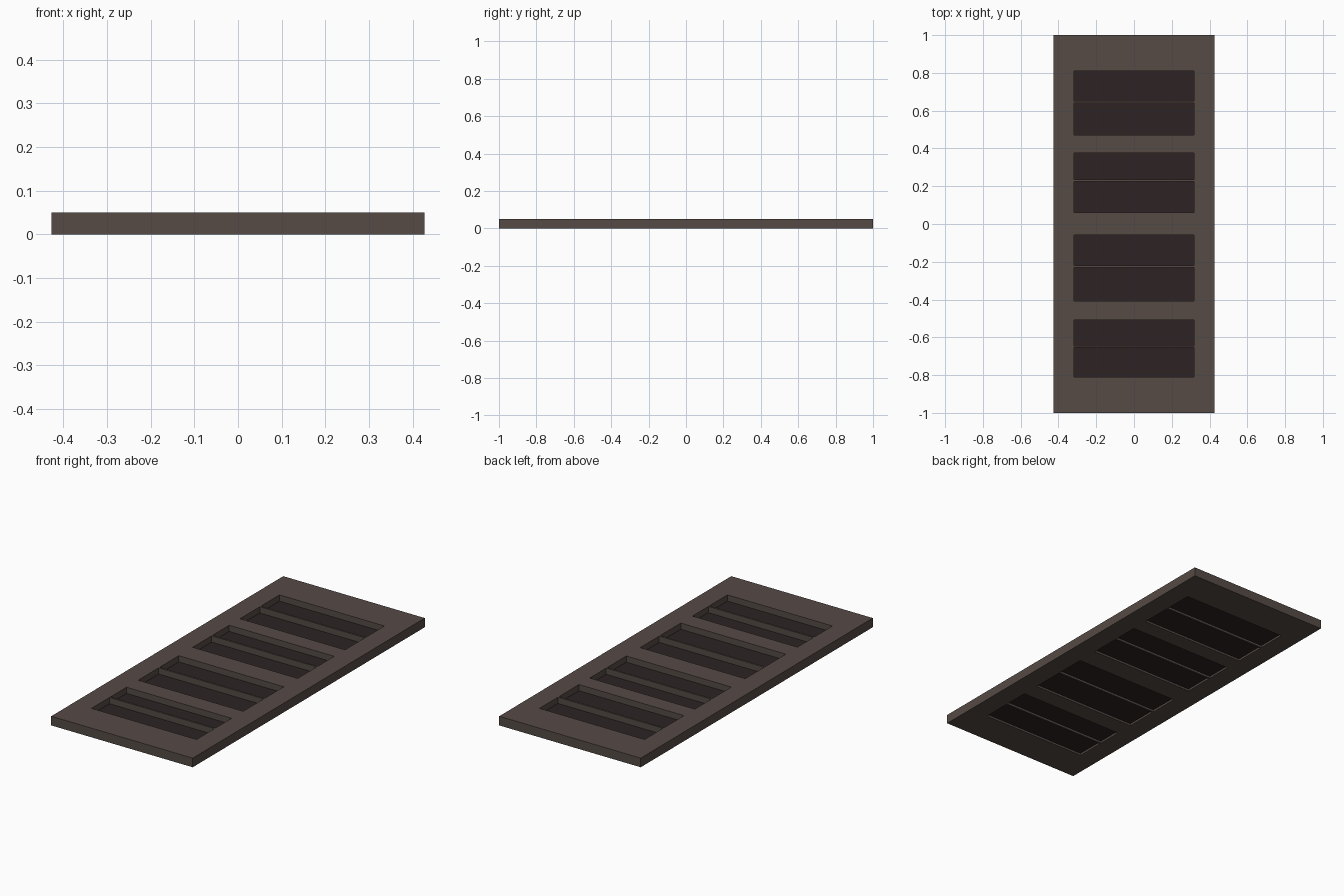
import bpy, bmesh, math

if "Cube" in bpy.data.objects:
    bpy.data.objects.remove(bpy.data.objects["Cube"])

def material(name, rgb):
    m = bpy.data.materials.new(name)
    m.diffuse_color = (*rgb, 1)
    m.use_nodes = True
    m.node_tree.nodes["Principled BSDF"].inputs["Base Color"].default_value = m.diffuse_color
    return m

WOOD = material("brown wood", (0.092, 0.070, 0.061))
DARK = material("dark panel", (0.026, 0.017, 0.017))

def finish(name, bm, mat):
    bmesh.ops.recalc_face_normals(bm, faces=bm.faces[:])
    me = bpy.data.meshes.new(name)
    bm.to_mesh(me)
    bm.free()
    me.materials.append(mat)
    ob = bpy.data.objects.new(name, me)
    bpy.context.collection.objects.link(ob)
    return ob

# door outline and the four openings: (bottom, bar centre, top)
W, L, T = 0.427, 1.0, 0.05
HOLE_X, BAR = 0.317, 0.005
PANELS = [(-0.81, -0.65, -0.508), (-0.408, -0.226, -0.058),
          (0.062, 0.23, 0.377), (0.47, 0.646, 0.81)]
HOLES = []
for a, m, b in PANELS:
    HOLES += [(a, m - BAR), (m + BAR, b)]

# frame: grid of cells with the openings left out, given thickness
bm = bmesh.new()
xs = [-W, -HOLE_X, HOLE_X, W]
ys = [-L] + [y for h in HOLES for y in h] + [L]
grid = [[bm.verts.new((x, y, 0)) for x in xs] for y in ys]
for j in range(len(ys) - 1):
    for i in range(3):
        if i == 1 and j % 2 == 1:
            continue
        bm.faces.new((grid[j][i], grid[j][i + 1], grid[j + 1][i + 1], grid[j + 1][i]))
top = bmesh.ops.extrude_face_region(bm, geom=bm.faces[:], use_keep_orig=True)["geom"]
for v in top:
    if isinstance(v, bmesh.types.BMVert):
        v.co.z = T
finish("door_frame", bm, WOOD)

# recessed dark panels, one in each opening
for n, (a, b) in enumerate(HOLES):
    bm = bmesh.new()
    bmesh.ops.create_cube(bm, size=1)
    for v in bm.verts:
        v.co = (v.co.x * 2 * HOLE_X, (a + b) / 2 + v.co.y * (b - a), 0.0135 + v.co.z * 0.005)
    finish(f"recessed_panel_{n + 1}", bm, DARK)
